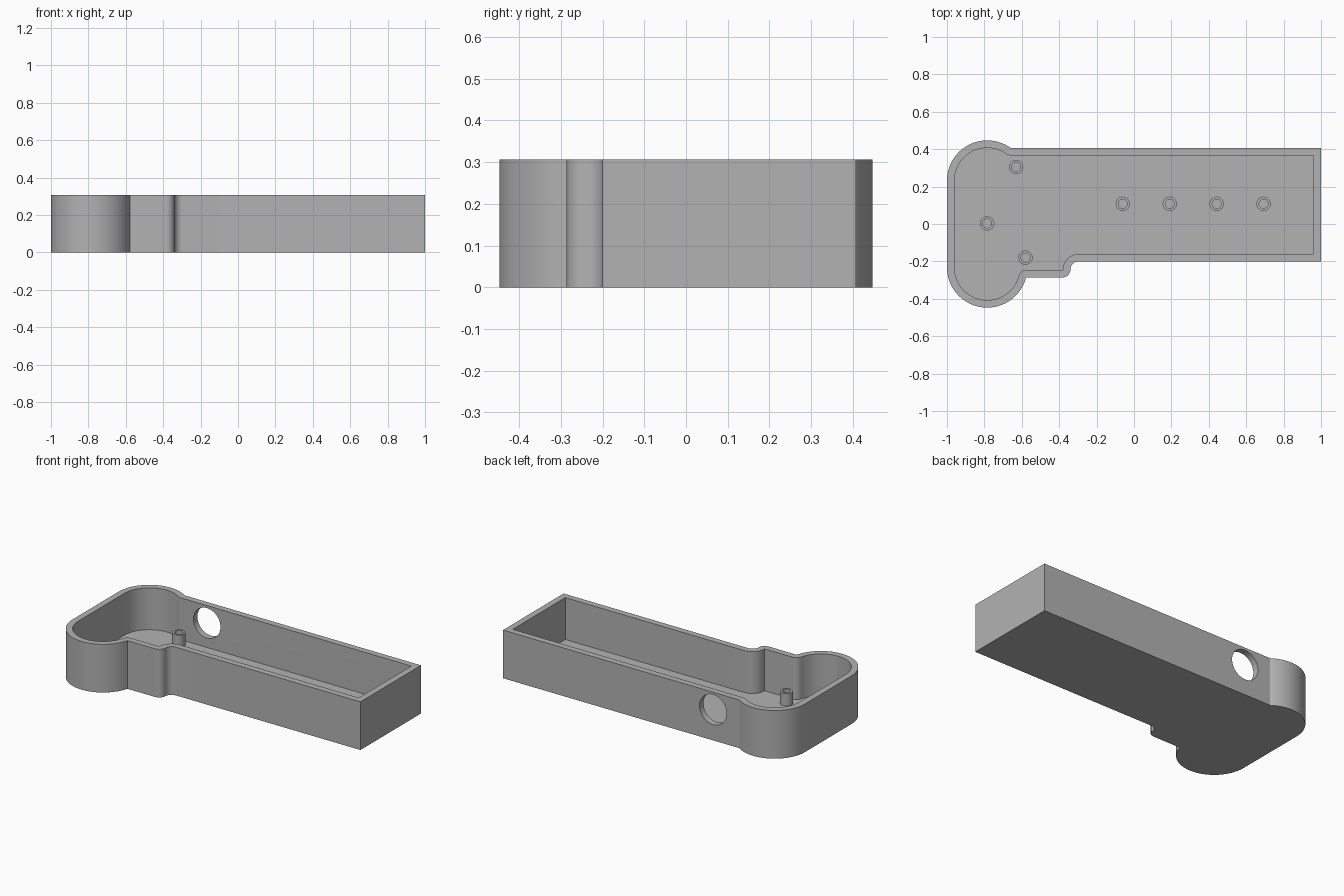
import bpy, bmesh, math
from mathutils import Vector

if "Cube" in bpy.data.objects:
    bpy.data.objects.remove(bpy.data.objects["Cube"])

HEIGHT, FLOOR, WALL = 0.306, 0.04, 0.04

grey = bpy.data.materials.new("plain grey")
grey.diffuse_color = (0.45, 0.45, 0.45, 1)
grey.use_nodes = True
grey.node_tree.nodes["Principled BSDF"].inputs["Base Color"].default_value = grey.diffuse_color


def finish(bm, name):
    """Turn a bmesh into a grey object."""
    bmesh.ops.remove_doubles(bm, verts=bm.verts, dist=1e-5)
    bmesh.ops.recalc_face_normals(bm, faces=bm.faces)
    me = bpy.data.meshes.new(name)
    bm.to_mesh(me)
    bm.free()
    me.materials.append(grey)
    ob = bpy.data.objects.new(name, me)
    bpy.context.collection.objects.link(ob)
    return ob


def smooth(ob):
    bpy.ops.object.select_all(action='DESELECT')
    ob.select_set(True)
    bpy.context.view_layer.objects.active = ob
    bpy.ops.object.shade_smooth_by_angle(angle=math.radians(30))


def arc(cx, cy, r, a0, a1, n):
    return [(cx + r * math.cos(math.radians(a0 + (a1 - a0) * i / n)),
             cy + r * math.sin(math.radians(a0 + (a1 - a0) * i / n))) for i in range(n + 1)]


def outline(o):
    """Case outline, counterclockwise, moved inward by o."""
    r, lx, ly = 0.215, -0.785, 0.232        # round lobes at the left end
    back, front, step, f = 0.407, -0.20, -0.286, 0.043
    a = math.degrees(math.asin((back - ly) / r))
    b = math.degrees(math.asin((step + ly) / r))
    kx1 = lx + r * math.cos(math.radians(a))
    kx2 = lx + r * math.cos(math.radians(b))
    pts = [(1 - o, front + o), (1 - o, back - o)]
    pts += arc(kx1, back, o, 270, 180 + a, 6)               # wall into back lobe
    pts += arc(lx, ly, r - o, a, 180, 32)                   # back lobe
    pts += arc(lx, -ly, r - o, 180, 360 + b, 40)            # front lobe
    pts += arc(kx2, step, o, 180 + b, 90, 6)                # front lobe into step
    pts += arc(-0.34 - f, step + f, f - o, -90, 0, 8)       # step, outward curve
    pts += arc(-0.34 + f, step + f, f + o, 180, 90, 8)      # step, inward curve
    return pts


# Open tray: outer wall, rim, inner wall, floor and underside
bm = bmesh.new()
rings = [[bm.verts.new((x, y, z)) for x, y in outline(o)]
         for o, z in ((0, 0), (0, HEIGHT), (WALL, HEIGHT), (WALL, FLOOR))]
n = len(rings[0])
for lo, hi in zip(rings, rings[1:]):
    for i in range(n):
        j = (i + 1) % n
        bm.faces.new((lo[i], lo[j], hi[j], hi[i]))
bm.faces.new(rings[0][::-1])
bm.faces.new(rings[-1])
case = finish(bm, "case")

# Round cable opening through the back wall
bpy.ops.mesh.primitive_cylinder_add(vertices=48, radius=0.095, depth=0.2,
                                    location=(-0.475, 0.39, 0.195),
                                    rotation=(math.pi / 2, 0, 0))
cutter = bpy.context.object
cutter.name = "opening_cutter"
cutter.hide_render = True
mod = case.modifiers.new("opening", 'BOOLEAN')
mod.operation, mod.solver, mod.object = 'DIFFERENCE', 'EXACT', cutter
bpy.context.view_layer.objects.active = case
bpy.ops.object.modifier_apply(modifier=mod.name)
bpy.data.objects.remove(cutter)
smooth(case)

# Hollow screw posts on the floor
posts = [(-0.63, 0.305), (-0.785, 0.003), (-0.58, -0.18)]
posts += [(-0.06 + 0.251 * i, 0.108) for i in range(4)]
profile = [(0.038, FLOOR), (0.038, 0.118), (0.024, 0.118), (0.024, FLOOR)]
for k, (px, py) in enumerate(posts):
    bm = bmesh.new()
    vs = [bm.verts.new((px + r, py, z)) for r, z in profile]
    es = [bm.edges.new(p) for p in zip(vs, vs[1:])]
    bmesh.ops.spin(bm, geom=vs + es, cent=(px, py, 0), axis=(0, 0, 1),
                   angle=2 * math.pi, steps=32)
    smooth(finish(bm, f"screw_post_{k + 1}"))
